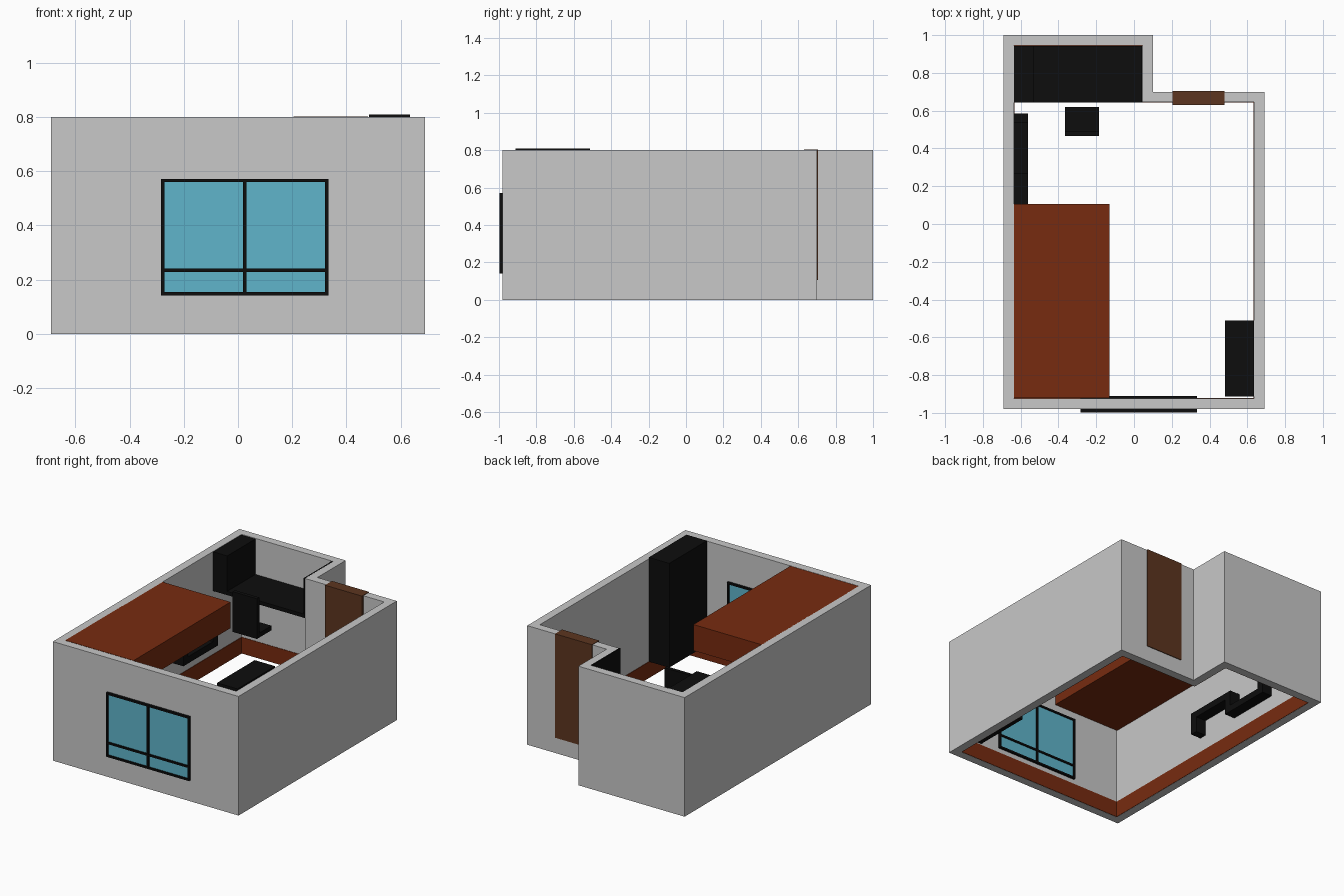
import bpy
import bmesh

cube = bpy.data.objects.get("Cube")
if cube:
    bpy.data.objects.remove(cube, do_unlink=True)


def make_material(name, rgb):
    m = bpy.data.materials.new(name)
    m.use_nodes = True
    m.diffuse_color = (*rgb, 1)
    bsdf = m.node_tree.nodes["Principled BSDF"]
    bsdf.inputs["Base Color"].default_value = (*rgb, 1)
    bsdf.inputs["Roughness"].default_value = 0.8
    return m


GREY = make_material("wall grey", (0.58, 0.58, 0.58))
BLACK = make_material("matte black", (0.004, 0.004, 0.004))
RUST = make_material("red brown", (0.185, 0.024, 0.005))
WOOD = make_material("door brown", (0.107, 0.036, 0.014))
BLUE = make_material("glass blue", (0.115, 0.46, 0.60))


def finish(name, bm, mat):
    bmesh.ops.recalc_face_normals(bm, faces=bm.faces)
    mesh = bpy.data.meshes.new(name)
    bm.to_mesh(mesh)
    bm.free()
    mesh.materials.append(mat)
    obj = bpy.data.objects.new(name, mesh)
    bpy.context.collection.objects.link(obj)
    return obj


def add_box(bm, xs, ys, zs):
    verts = bmesh.ops.create_cube(bm, size=1)["verts"]
    for v in verts:
        v.co = [r[0] if c < 0 else r[1] for c, r in zip(v.co, (xs, ys, zs))]


def boxes(name, mat, *ranges):
    bm = bmesh.new()
    for r in ranges:
        add_box(bm, *r)
    return finish(name, bm, mat)


def outline(inset):
    """L-shaped room plan, moved inwards by inset."""
    i = inset
    return [(-0.69 + i, -0.98 + i), (0.69 - i, -0.98 + i), (0.69 - i, 0.70 - i),
            (0.10 - i, 0.70 - i), (0.10 - i, 1.0 - i), (-0.69 + i, 1.0 - i)]


def ring(name, mat, outer, inner, z0, z1):
    """Closed band between two insets of the room plan."""
    bm = bmesh.new()
    loops = [[bm.verts.new((x, y, z)) for x, y in outline(i)]
             for i, z in ((outer, z0), (outer, z1), (inner, z1), (inner, z0))]
    n = len(loops[0])
    for k in range(4):
        a, b = loops[k], loops[(k + 1) % 4]
        for j in range(n):
            bm.faces.new((a[j], a[(j + 1) % n], b[(j + 1) % n], b[j]))
    return finish(name, bm, mat)


# Room shell and skirting
ring("walls", GREY, 0, 0.055, 0, 0.8)
ring("skirting", RUST, 0.053, 0.058, 0.001, 0.11)

# Door set through the back wall
boxes("door", WOOD, ((0.205, 0.48), (0.63, 0.705), (0.105, 0.803)))

# Window: glass with frame bars showing on both sides of the front wall
boxes("window_glass", BLUE, ((-0.28, 0.33), (-0.986, -0.918), (0.145, 0.565)))
frame_y = (-0.997, -0.91)
bars = [((x - 0.006, x + 0.006), frame_y, (0.142, 0.572)) for x in (-0.278, 0.025, 0.327)]
bars += [((-0.284, 0.333), frame_y, (z - 0.006, z + 0.006)) for z in (0.148, 0.235, 0.566)]
boxes("window_frame", BLACK, *bars)

# Raised bed
boxes("loft_bed", RUST, ((-0.638, -0.13), (-0.922, 0.107), (0.625, 0.8)))

# Tall wardrobe
boxes("wardrobe", BLACK, ((0.483, 0.635), (-0.912, -0.512), (0.11, 0.81)))

# Alcove: desk top, cabinet on it and side panel
boxes("desk_top", BLACK, ((-0.638, 0.046), (0.642, 0.942), (0.535, 0.56)))
boxes("desk_cabinet", BLACK, ((-0.638, -0.53), (0.642, 0.942), (0.555, 0.798)))
boxes("alcove_side_panel", BLACK, ((0.038, 0.046), (0.642, 0.942), (0.54, 0.801)))

# Chair
boxes("chair", BLACK,
      ((-0.365, -0.185), (0.465, 0.49), (0.40, 0.67)),
      ((-0.365, -0.185), (0.465, 0.62), (0.40, 0.43)))

# Zigzag wall shelf
shelf_x = (-0.638, -0.56)
boxes("wall_shelf", BLACK,
      (shelf_x, (-0.11, -0.06), (0.21, 0.36)),
      (shelf_x, (-0.11, 0.27), (0.315, 0.36)),
      (shelf_x, (0.22, 0.27), (0.21, 0.36)),
      (shelf_x, (0.22, 0.585), (0.21, 0.255)),
      (shelf_x, (0.535, 0.585), (0.21, 0.36)))
